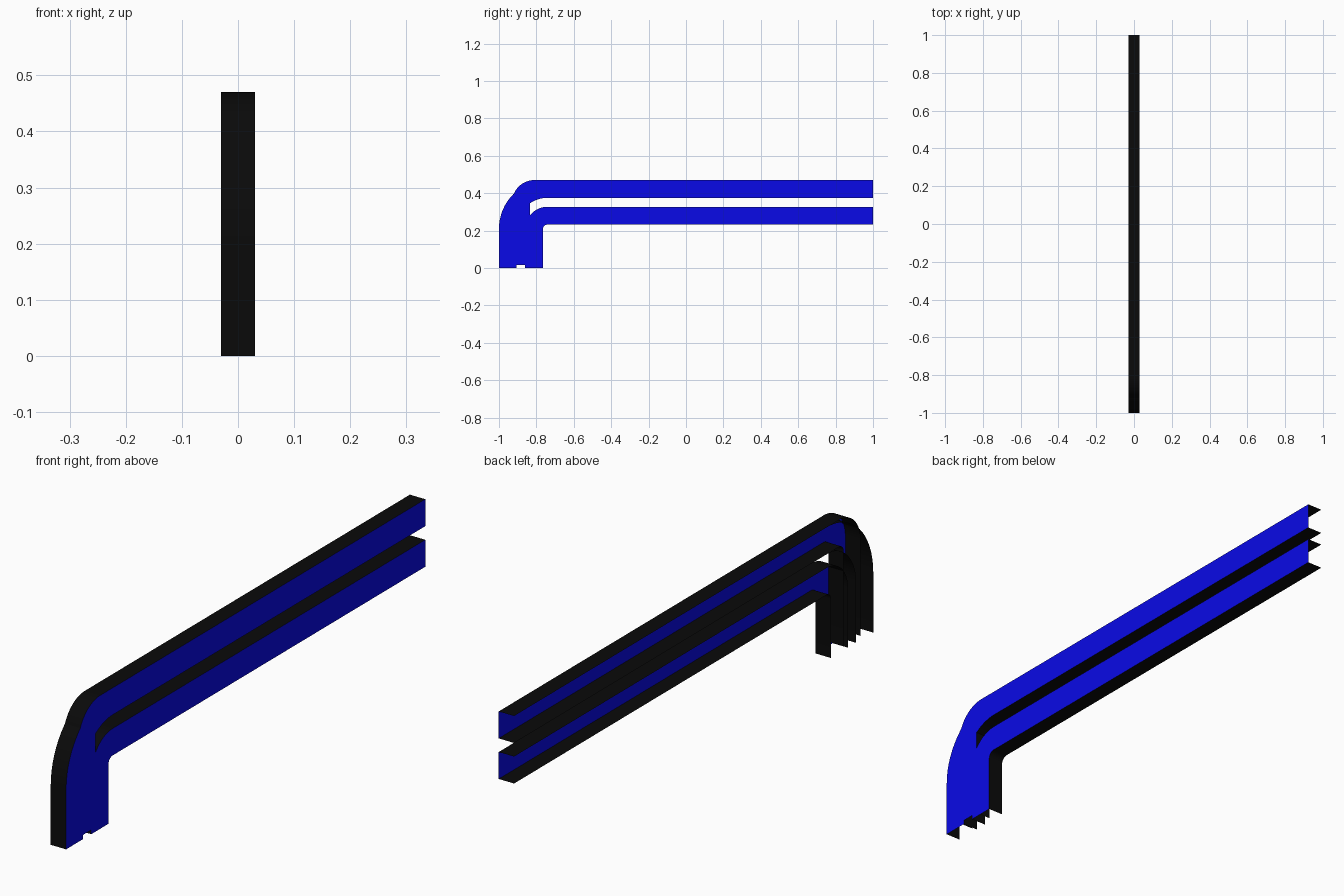
import bpy
import bmesh
from math import sin, cos, pi

if "Cube" in bpy.data.objects:
    bpy.data.objects.remove(bpy.data.objects["Cube"])

X = 0.03       # half depth of the channel
SEGMENTS = 16  # steps in each bend


def material(name, color):
    m = bpy.data.materials.new(name)
    m.diffuse_color = color
    m.use_nodes = True
    m.node_tree.nodes["Principled BSDF"].inputs["Base Color"].default_value = m.diffuse_color
    return m


BLUE = material("blue_web", (0.003, 0.003, 0.8, 1))
BLACK = material("black_flange", (0.003, 0.003, 0.003, 1))


def edge_path(cy, cz, radius, bottom):
    """Vertical leg, quarter bend, then horizontal run, as (y, z) points."""
    pts = [(cy - radius, bottom)]
    for i in range(SEGMENTS + 1):
        a = pi / 2 * i / SEGMENTS
        pts.append((cy - radius * cos(a), cz + radius * sin(a)))
    pts.append((1.0, cz + radius))
    return pts


def bent_channel(name, cy, cz, r_out, r_in, bottom):
    """Open C-section: web on +x, flanges reaching to -x."""
    outer = edge_path(cy, cz, r_out, bottom)
    inner = edge_path(cy, cz, r_in, bottom)
    bm = bmesh.new()
    rows = []
    for (yo, zo), (yi, zi) in zip(outer, inner):
        section = [(-X, yo, zo), (X, yo, zo), (X, yi, zi), (-X, yi, zi)]
        rows.append([bm.verts.new(p) for p in section])
    for a, b in zip(rows, rows[1:]):
        for k in range(3):
            f = bm.faces.new((a[k], b[k], b[k + 1], a[k + 1]))
            f.material_index = 0 if k == 1 else 1
            f.smooth = True
    # sheet faces point into the channel
    bm.normal_update()
    web = next(f for f in bm.faces if f.material_index == 0)
    if web.normal.x > 0:
        bmesh.ops.reverse_faces(bm, faces=bm.faces[:])
    # crisp corners between web and flanges
    for e in bm.edges:
        if len({f.material_index for f in e.link_faces}) > 1:
            e.smooth = False
    me = bpy.data.meshes.new(name)
    bm.to_mesh(me)
    bm.free()
    me.materials.append(BLUE)
    me.materials.append(BLACK)
    ob = bpy.data.objects.new(name, me)
    bpy.context.collection.objects.link(ob)
    return ob


# Wide outer bend, tight inner bend concentric with it, and the tight upper bend
bent_channel("outer_channel", -0.74, 0.21, 0.26, 0.165, 0.0)
bent_channel("lower_channel", -0.74, 0.207, 0.12, 0.025, 0.0)
bent_channel("upper_channel", -0.81, 0.35, 0.12, 0.025, 0.015)
